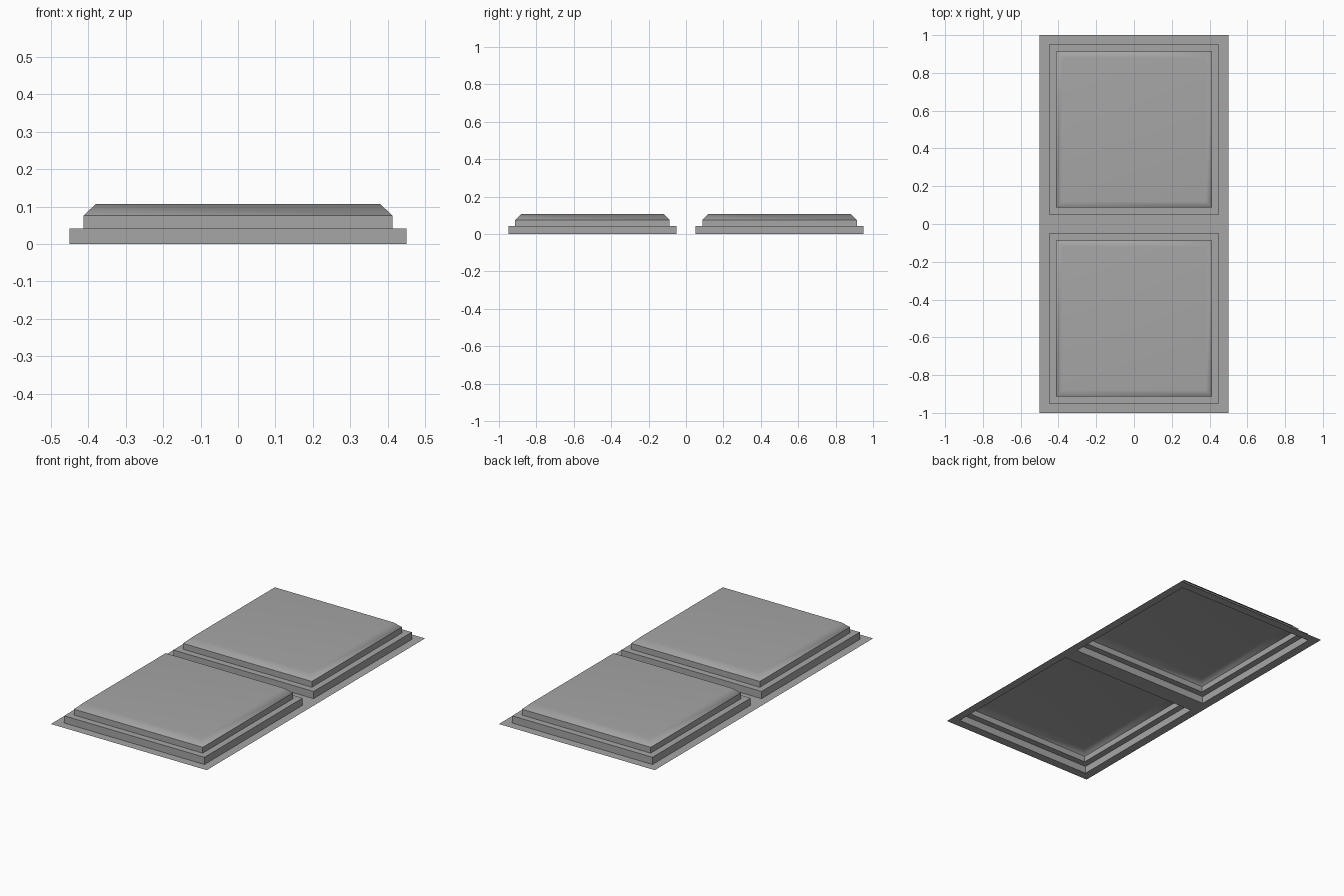
import bpy
import bmesh
from math import copysign

cube = bpy.data.objects.get("Cube")
if cube:
    bpy.data.objects.remove(cube, do_unlink=True)

grey = bpy.data.materials.new("mid_grey")
grey.use_nodes = True
colour = (0.38, 0.38, 0.38, 1)
grey.diffuse_color = colour
grey.node_tree.nodes["Principled BSDF"].inputs["Base Color"].default_value = colour

# Open sheet: two square bays side by side along y
bm = bmesh.new()
rows = [[bm.verts.new((x, y, 0)) for x in (-0.5, 0.5)] for y in (-1, 0, 1)]
bays = [bm.faces.new((a[0], a[1], b[1], b[0])) for a, b in zip(rows, rows[1:])]
bm.normal_update()


def step(face, width, rise):
    """Extrude a rectangle, narrowing it by width per side; return the new top."""
    top = bmesh.ops.extrude_discrete_faces(bm, faces=[face])["faces"][0]
    centre = top.calc_center_median()
    for v in top.verts:
        v.co.x -= copysign(width, v.co.x - centre.x)
        v.co.y -= copysign(width, v.co.y - centre.y)
        v.co.z += rise
    return top


# Each bay: flat margin, lower step, ledge, upper step, sloping rim
for face in bays:
    for width, rise in ((0.05, 0), (0, 0.042), (0.037, 0), (0, 0.034)):
        face = step(face, width, rise)
    for v in face.verts:
        for e in v.link_edges:
            e.smooth = False  # crisp foot of the slope
    top = step(face, 0.033, 0.031)
    for v in top.verts:
        for f in v.link_faces:
            f.smooth = True
        for e in v.link_edges:
            e.smooth = True

bmesh.ops.recalc_face_normals(bm, faces=bm.faces[:])
mesh = bpy.data.meshes.new("double_raised_panel")
bm.to_mesh(mesh)
bm.free()
mesh.materials.append(grey)
panel = bpy.data.objects.new("double_raised_panel", mesh)
bpy.context.collection.objects.link(panel)

# Keep the broad tops flat in shading while the rims blend softly
blend = panel.modifiers.new("soft_rim", "WEIGHTED_NORMAL")
blend.keep_sharp = True
